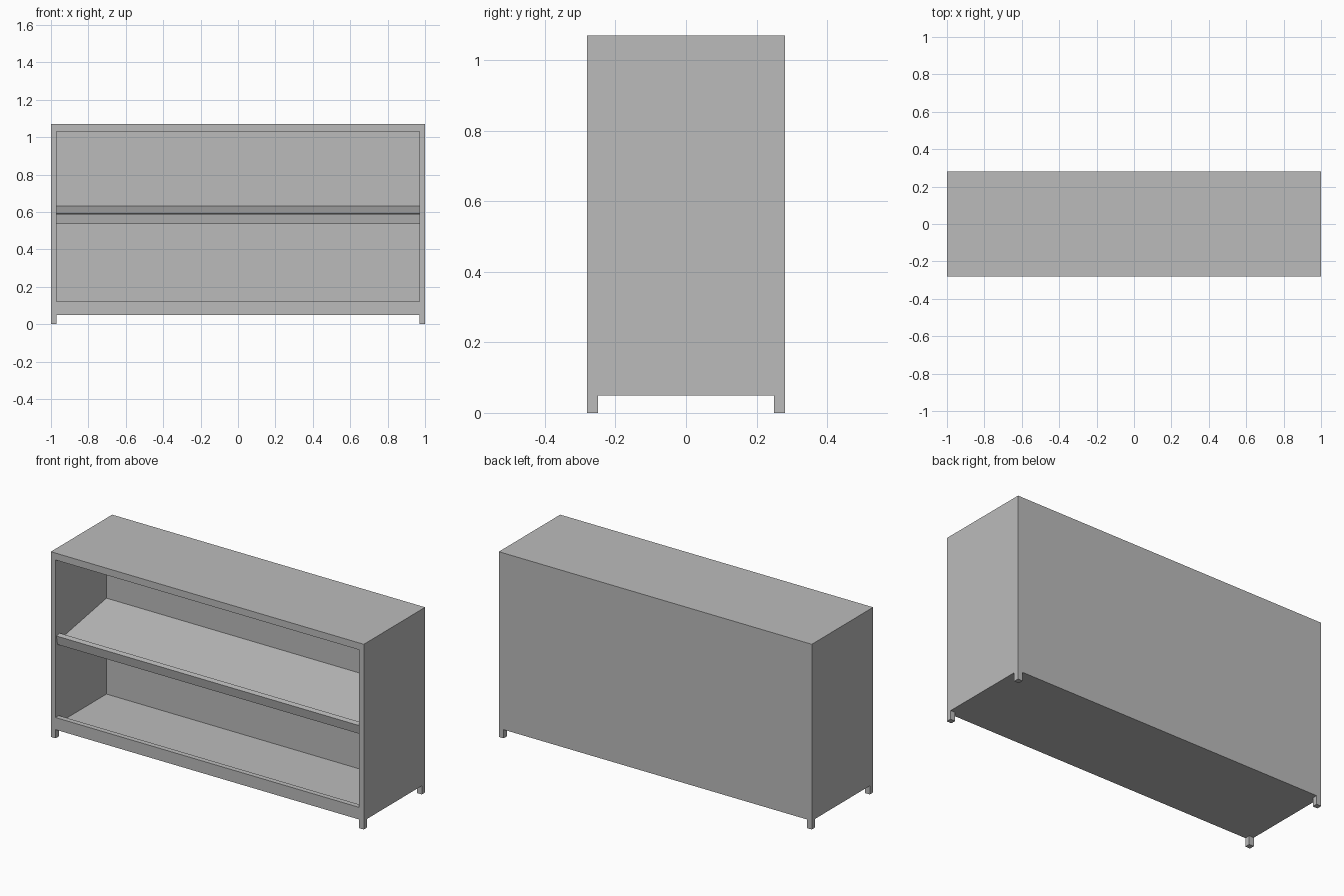
import bpy, bmesh

if "Cube" in bpy.data.objects:
    bpy.data.objects.remove(bpy.data.objects["Cube"], do_unlink=True)

grey = bpy.data.materials.new("plain grey")
grey.use_nodes = True
colour = (0.5, 0.5, 0.5, 1)
grey.diffuse_color = colour
grey.node_tree.nodes["Principled BSDF"].inputs["Base Color"].default_value = colour

W, D, H = 1.0, 0.28, 1.07      # half width, half depth, height
T, FOOT = 0.03, 0.05           # board thickness, foot height
BACK = 0.185                   # inner face of the back panel


def finish(name, bm):
    bmesh.ops.recalc_face_normals(bm, faces=bm.faces)
    mesh = bpy.data.meshes.new(name)
    bm.to_mesh(mesh)
    bm.free()
    mesh.materials.append(grey)
    obj = bpy.data.objects.new(name, mesh)
    bpy.context.collection.objects.link(obj)
    return obj


def extrude_x(name, profile, x0, x1):
    """Extrude a (y, z) outline along x."""
    bm = bmesh.new()
    face = bm.faces.new([bm.verts.new((x0, y, z)) for y, z in profile])
    ext = bmesh.ops.extrude_face_region(bm, geom=[face])
    moved = [g for g in ext["geom"] if isinstance(g, bmesh.types.BMVert)]
    bmesh.ops.translate(bm, verts=moved, vec=(x1 - x0, 0, 0))
    return finish(name, bm)


def board(name, x0, x1, y0, y1, z0, z1):
    return extrude_x(name, [(y0, z0), (y1, z0), (y1, z1), (y0, z1)], x0, x1)


# Cabinet shell: one side outline with the open front cut through its width
inner = W - T
board("top_panel", -inner, inner, -D, D, 1.03, H)
board("back_panel", -inner, inner, BACK, D, FOOT, 1.03)
for side, s in (("left", 1), ("right", -1)):
    board(side + "_side_panel", s * inner, s * W, -D, D, FOOT, H)
    # Small square feet at the corners
    for end, e in (("front", -1), ("back", 1)):
        ys = sorted((e * D, e * (D - T)))
        board(f"{end}_{side}_foot", s * inner, s * W, *ys, 0, FOOT)

# Bottom shelf with a raised front lip
extrude_x("bottom_shelf", [
    (-D, FOOT), (BACK, FOOT), (BACK, 0.078),
    (T - D, 0.078), (T - D, 0.12), (-D, 0.12)], -inner, inner)

# Sloping middle shelf with a raised front lip
extrude_x("sloping_shelf", [
    (-0.262, 0.535), (BACK, 0.614), (BACK, 0.632),
    (-0.236, 0.557), (-0.242, 0.593), (-0.272, 0.588)], -inner, inner)
